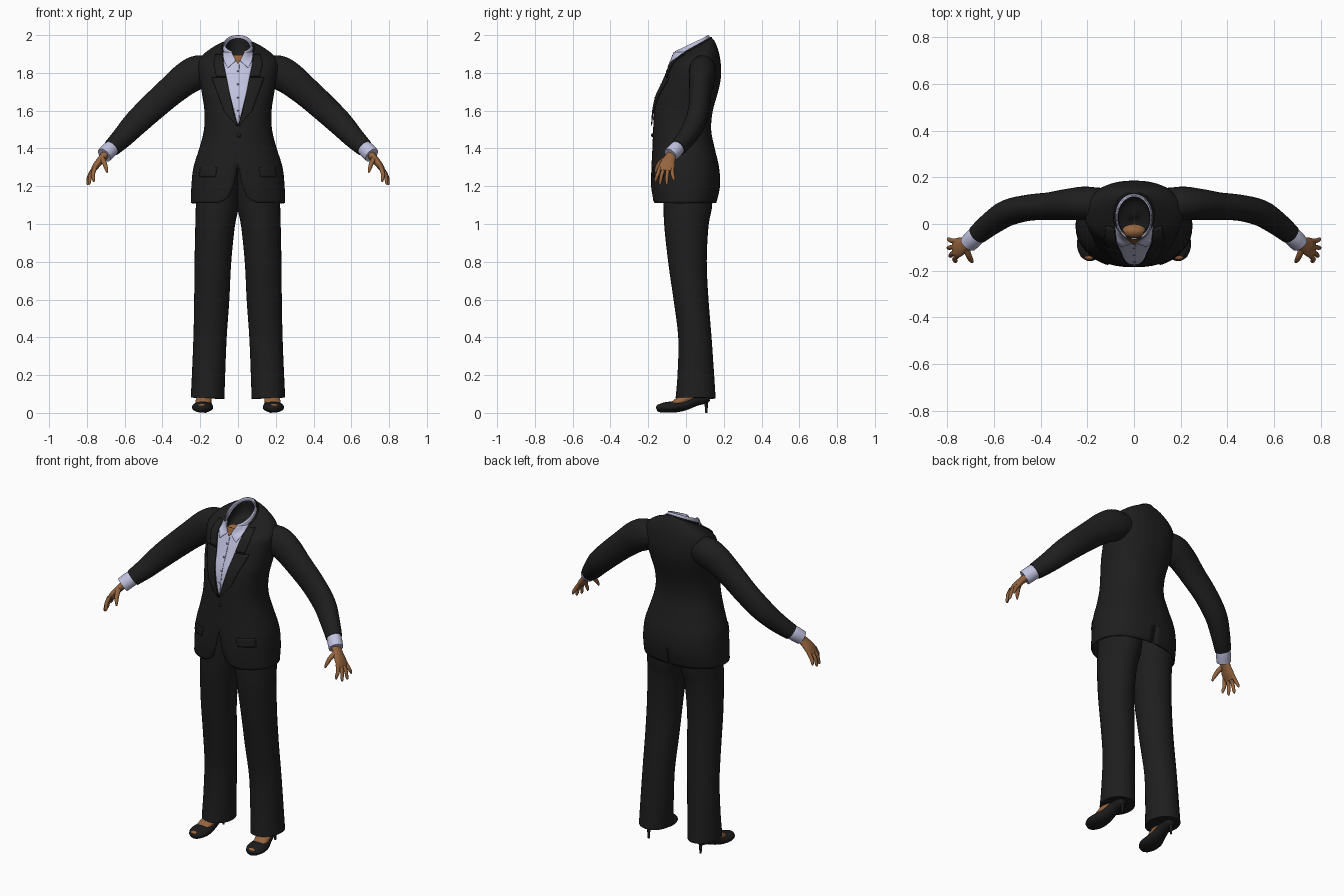
import bpy, bmesh, math
from math import sin, cos, pi, asin, radians
from mathutils import Vector
from mathutils.bvhtree import BVHTree

cube = bpy.data.objects.get("Cube")
if cube:
    bpy.data.objects.remove(cube, do_unlink=True)


def material(name, r, g, b):
    m = bpy.data.materials.new(name)
    m.use_nodes = True
    m.diffuse_color = (r, g, b, 1)
    bsdf = m.node_tree.nodes["Principled BSDF"]
    bsdf.inputs["Base Color"].default_value = (r, g, b, 1)
    bsdf.inputs["Roughness"].default_value = 0.8
    return m


SUIT = material("suit black", .013, .013, .013)
SHIRT = material("shirt pale blue", .53, .54, .74)
SKIN = material("skin brown", .30, .13, .05)
SHOE = material("shoe black", .012, .011, .011)
BUTTON = material("button grey", .25, .25, .36)


def finish(name, bm, mat, mirror=False, thick=0):
    bmesh.ops.recalc_face_normals(bm, faces=bm.faces)
    me = bpy.data.meshes.new(name)
    bm.to_mesh(me)
    bm.free()
    me.materials.append(mat)
    ob = bpy.data.objects.new(name, me)
    bpy.context.collection.objects.link(ob)
    bpy.ops.object.select_all(action='DESELECT')
    ob.select_set(True)
    bpy.context.view_layer.objects.active = ob
    bpy.ops.object.shade_smooth_by_angle(angle=radians(50))
    if mirror:
        ob.modifiers.new("Mirror", 'MIRROR')
    if thick:
        s = ob.modifiers.new("Solidify", 'SOLIDIFY')
        s.thickness = thick
    return ob


def smooth(rows, steps):
    """Catmull-Rom interpolation of tuples."""
    out = []
    for i in range(len(rows) - 1):
        quad = [rows[max(i - 1, 0)], rows[i], rows[i + 1], rows[min(i + 2, len(rows) - 1)]]
        for s in range(steps):
            t = s / steps
            out.append([.5 * (2 * b + (c - a) * t + (2 * a - 5 * b + 4 * c - d) * t * t
                              + (3 * b - a - 3 * c + d) * t ** 3) for a, b, c, d in zip(*quad)])
    return out + [list(rows[-1])]


def bridge(bm, rings, closed):
    for a, b in zip(rings, rings[1:]):
        n = len(a)
        for i in range(n if closed else n - 1):
            j = (i + 1) % n
            bm.faces.new((a[i], a[j], b[j], b[i]))


def half_loft(rows, steps=4, seg=28, power=2.0, front=lambda z: 0, back=lambda z: 0, lift=0):
    """Half shell (x > 0) from rows of (z front, z back, half width, y front, y back)."""
    bm = bmesh.new()
    rings = []
    for zf, zb, hw, yf, yb in smooth(rows, steps):
        t0 = asin((front(zf) / hw) ** (power / 2))
        t1 = pi - asin((back(zb) / hw) ** (power / 2))
        ring = []
        for i in range(seg + 1):
            t = t0 + (t1 - t0) * i / seg
            x = hw * abs(sin(t)) ** (2 / power)
            c = math.copysign(abs(cos(t)) ** (2 / power), cos(t))
            k = (1 - c) / 2
            z = zf + (zb - zf) * k
            z += lift * max(0, 1 - (t - t0) / .3) ** 2 * max(0, (1.2 - z) / .09)
            ring.append(bm.verts.new((x if x > 1e-4 else 0, yf + (yb - yf) * k, z)))
        rings.append(ring)
    bridge(bm, rings, False)
    return bm


def tube(name, points, mat, steps=4, seg=20, hint=(0, 1, 0), mirror=True):
    """Closed tube from rows of (x, y, z, radius along hint, other radius)."""
    bm = bmesh.new()
    path = smooth(points, steps)
    rings = []
    for i, (x, y, z, ru, rv) in enumerate(path):
        tan = (Vector(path[min(i + 1, len(path) - 1)][:3]) - Vector(path[max(i - 1, 0)][:3])).normalized()
        u = Vector(hint)
        u = (u - tan * u.dot(tan)).normalized()
        v = tan.cross(u)
        rings.append([bm.verts.new(Vector((x, y, z)) + u * ru * cos(a) + v * rv * sin(a))
                      for a in (2 * pi * k / seg for k in range(seg))])
    bridge(bm, rings, True)
    bm.faces.new(rings[0])
    bm.faces.new(rings[-1])
    return finish(name, bm, mat, mirror)


def ball(name, centre, scale, mat, mirror=False):
    bm = bmesh.new()
    bmesh.ops.create_uvsphere(bm, u_segments=16, v_segments=10, radius=1)
    for v in bm.verts:
        v.co = Vector([c + s * p for c, s, p in zip(centre, scale, v.co)])
    return finish(name, bm, mat, mirror)


# Jacket body
jacket = [(1.11, 1.11, .25, -.178, .16), (1.2, 1.2, .247, -.185, .18), (1.3, 1.3, .236, -.183, .175),
          (1.4, 1.4, .205, -.178, .152), (1.5, 1.5, .18, -.174, .133), (1.6, 1.6, .178, -.168, .142),
          (1.68, 1.69, .19, -.152, .167), (1.75, 1.77, .203, -.12, .184), (1.8, 1.85, .21, -.1, .184),
          (1.835, 1.915, .2, -.086, .172), (1.855, 1.965, .145, -.077, .153), (1.87, 1.985, .085, -.07, .137)]
finish("jacket", half_loft(jacket, power=2.25, lift=.035,
                           front=lambda z: .045 * max(0, (1.33 - z) / .22) ** 1.2,
                           back=lambda z: .005 if z < 1.22 else 0), SUIT, True, .008)

# Surface that the front panels rest on
guide = half_loft(jacket + [(1.95, 2, .075, -.05, .125)], power=2.25)
tree = BVHTree.FromBMesh(guide)
guide.free()


def front_y(x, z):
    hit = tree.ray_cast(Vector((max(abs(x), .001), -1, z)), Vector((0, 1, 0)))[0]
    return hit.y if hit and hit.y < .05 else -.05


def panel(name, rows, mat, offset, mirror=False, cols=8, sub=5):
    """Thin plate on the chest from rows of (z, x start, x end)."""
    bm = bmesh.new()
    rings = []
    for a, b in zip(rows, rows[1:]):
        for s in range(sub + 1):
            z, x0, x1 = [p + (q - p) * s / sub for p, q in zip(a, b)]
            xs = [x0 + (x1 - x0) * c / cols for c in range(cols + 1)]
            rings.append([bm.verts.new((x, front_y(x, z) - offset, z)) for x in xs])
    bridge(bm, rings, False)
    bmesh.ops.remove_doubles(bm, verts=bm.verts, dist=1e-5)
    return finish(name, bm, mat, mirror, .003)


# Shirt front, throat, collar points, lapels and pocket flaps
panel("shirt_front", [(1.53, -.003, .003), (1.7, -.046, .046), (1.88, -.082, .082)], SHIRT, .005, cols=14)
panel("throat", [(1.85, -.002, .002), (1.895, -.03, .03)], SKIN, .009)
panel("shirt_collar_point", [(1.83, .05, .055), (1.865, .012, .075), (1.91, .035, .082)], SHIRT, .012, True)
panel("shirt_placket", [(1.56, .006, .008), (1.845, .006, .008)], BUTTON, .007, cols=1)
panel("lapel", [(1.52, .001, .008), (1.6, .026, .075), (1.7, .046, .112), (1.775, .061, .14)], SUIT, .012, True)
panel("lapel_collar", [(1.78, .062, .115), (1.85, .077, .13), (1.9, .084, .12)], SUIT, .012, True)
panel("pocket_flap", [(1.25, .12, .205), (1.3, .11, .2)], SUIT, .007, True)
for z in (1.6, 1.67, 1.74, 1.81):
    ball("shirt_button", (0, front_y(0, z) - .008, z), (.005, .003, .005), BUTTON)
ball("jacket_button", (.005, front_y(0, 1.47) - .004, 1.47), (.011, .005, .011), SHOE)

# Neck opening
finish("shirt_collar", half_loft([(1.85, 1.96, .084, -.072, .13), (1.91, 2.0, .075, -.068, .122)],
                                 front=lambda z: .034), SHIRT, True, .006)
finish("jacket_collar", half_loft([(1.83, 1.95, .105, -.075, .15), (1.88, 1.992, .085, -.068, .136)],
                                  front=lambda z: .078), SUIT, True, .006)
finish("neck_lining", half_loft([(1.875, 1.985, .066, -.054, .113), (1.84, 1.9, .064, -.05, .11),
                                 (1.835, 1.86, .004, .02, .03)]), SUIT, True)
ball("neck_skin", (0, -.03, 1.86), (.052, .03, .035), SKIN)

# Sleeves, cuffs and hands
tube("sleeve", [(.1, .08, 1.82, .065, .06), (.2, .088, 1.807, .072, .088), (.27, .085, 1.773, .068, .087),
                (.36, .076, 1.7, .06, .078), (.45, .07, 1.62, .056, .073), (.54, .048, 1.535, .056, .067),
                (.61, .004, 1.46, .05, .057), (.668, -.043, 1.403, .043, .047)], SUIT, seg=28)
tube("cuff", [(.655, -.033, 1.415, .036, .038), (.68, -.055, 1.393, .04, .043),
              (.708, -.083, 1.365, .038, .042)], SHIRT)
tube("palm", [(.69, -.068, 1.38, .028, .024), (.72, -.085, 1.348, .031, .02), (.75, -.1, 1.31, .042, .018),
              (.77, -.105, 1.28, .04, .012)], SKIN)
fingers = {"index": (-.137, .764, -.16, 1.222), "middle": (-.115, .787, -.137, 1.207),
           "ring": (-.094, .795, -.102, 1.207), "little": (-.073, .794, -.065, 1.228)}
for name, (base_y, x, y, z) in fingers.items():
    tube(name + "_finger", [(.757, base_y, 1.3, .01, .012), ((.772 + x) / 2, (base_y + y) / 2 - .002, 1.262, .01, .011),
                            (x, y, z + .012, .008, .008), (x + .002, y, z, .003, .003)], SKIN, seg=10)
tube("thumb", [(.722, -.098, 1.35, .014, .016), (.708, -.135, 1.325, .013, .013),
               (.698, -.155, 1.295, .01, .01), (.692, -.163, 1.272, .004, .004)], SKIN, seg=10)

# Trouser legs
tube("trouser_leg", [(.1, .005, 1.3, .13, .105), (.108, .01, 1.12, .13, .114), (.121, .002, 1, .118, .105),
                     (.133, .008, .8, .102, .097), (.139, .027, .6, .092, .093), (.148, .047, .4, .088, .088),
                     (.156, .052, .2, .097, .088), (.161, .051, .078, .106, .089)], SUIT, seg=32)

# Open-toe heeled shoes and feet
ACROSS = (1, 0, 0)
tube("shoe", [(.192, -.155, .02, .014, .012), (.191, -.142, .024, .036, .021), (.189, -.105, .029, .054, .028),
              (.186, -.06, .032, .055, .03), (.18, -.01, .042, .043, .03), (.175, .05, .068, .034, .032),
              (.172, .1, .083, .033, .034), (.171, .122, .088, .018, .025)], SHOE, hint=ACROSS)
tube("foot", [(.188, -.075, .046, .034, .012), (.184, -.035, .06, .042, .025), (.177, .02, .085, .038, .03),
              (.172, .07, .11, .034, .03)], SKIN, hint=ACROSS)
ball("toes", (.191, -.138, .036), (.024, .016, .012), SKIN, True)
tube("heel", [(.172, .104, .085, .022, .022), (.172, .107, .05, .01, .01), (.172, .108, 0, .006, .006)], SHOE, seg=12)
